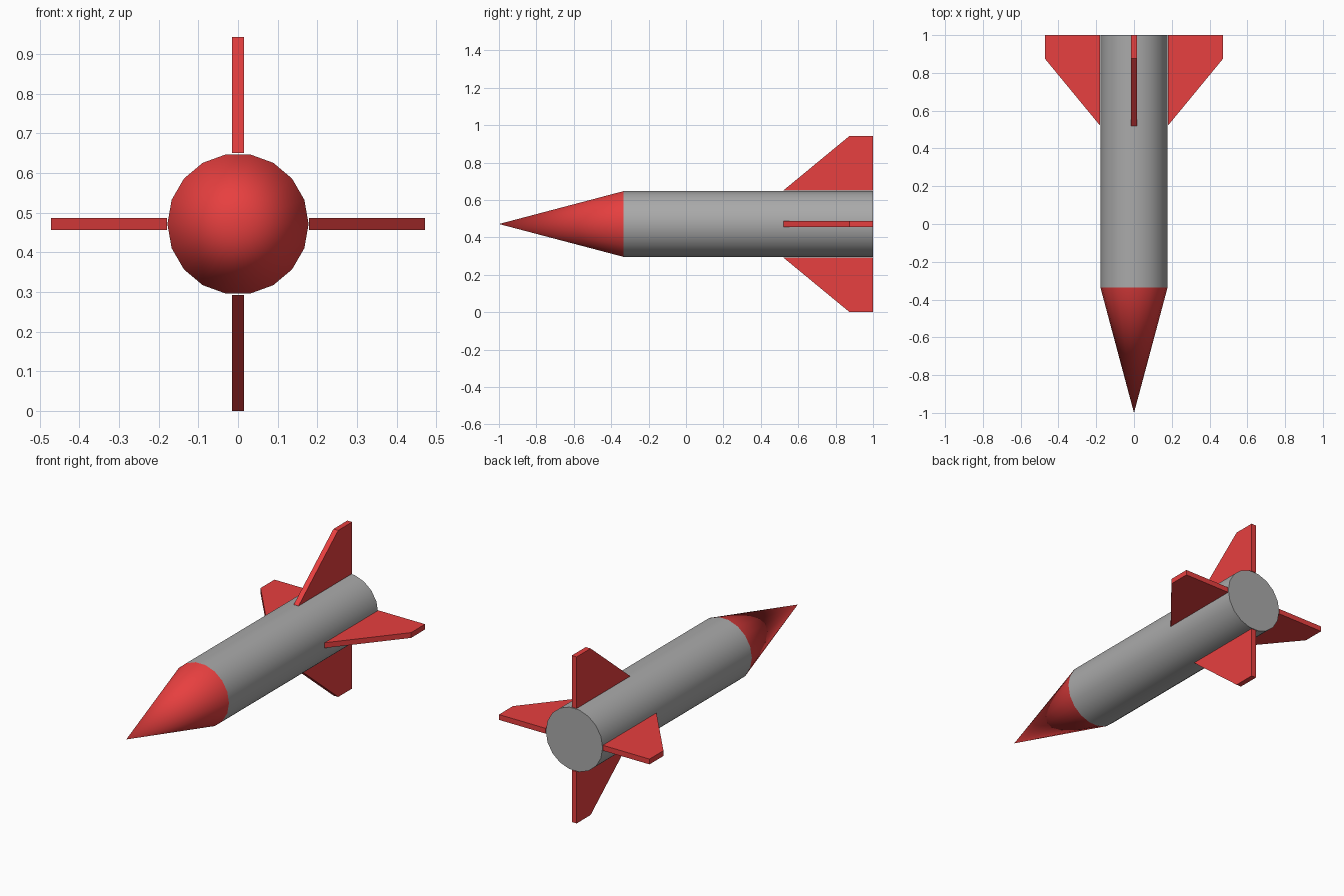
import bpy, bmesh
from math import cos, sin, pi, radians
from mathutils import Matrix

if "Cube" in bpy.data.objects:
    bpy.data.objects.remove(bpy.data.objects["Cube"])

AXIS_Z = 0.4715     # height of the long axis
RADIUS = 0.178
SIDES = 18
TAIL, SHOULDER, TIP = 1.0, -0.335, -1.0

def material(name, rgb):
    m = bpy.data.materials.new(name)
    m.diffuse_color = (*rgb, 1)
    m.use_nodes = True
    m.node_tree.nodes["Principled BSDF"].inputs["Base Color"].default_value = m.diffuse_color
    return m

def finish(bm, name, mat, smooth):
    bmesh.ops.recalc_face_normals(bm, faces=bm.faces)
    me = bpy.data.meshes.new(name)
    bm.to_mesh(me)
    bm.free()
    ob = bpy.data.objects.new(name, me)
    ob.location.z = AXIS_Z
    bpy.context.collection.objects.link(ob)
    me.materials.append(mat)
    if smooth:
        bpy.ops.object.select_all(action='DESELECT')
        ob.select_set(True)
        bpy.context.view_layer.objects.active = ob
        bpy.ops.object.shade_smooth_by_angle(angle=radians(35))
    return ob

def ring(bm, y):
    return [bm.verts.new((RADIUS * cos(2 * pi * i / SIDES), y,
                          RADIUS * sin(2 * pi * i / SIDES))) for i in range(SIDES)]

red = material("red", (0.8, 0.05, 0.05))
grey = material("grey", (0.4, 0.4, 0.4))

# body tube, closed at the tail
bm = bmesh.new()
front, back = ring(bm, SHOULDER), ring(bm, TAIL)
for i in range(SIDES):
    j = (i + 1) % SIDES
    bm.faces.new((front[i], front[j], back[j], back[i]))
bm.faces.new(back)
finish(bm, "body_tube", grey, True)

# nose cone, open where it meets the tube
bm = bmesh.new()
base, tip = ring(bm, SHOULDER), bm.verts.new((0, TIP, 0))
for i in range(SIDES):
    bm.faces.new((base[i], base[(i + 1) % SIDES], tip))
finish(bm, "nose_cone", red, True)

# four tail fins: (distance from axis, y) outline, thickened and turned about the axis
OUTLINE = [(0.179, 0.52), (0.4715, 0.875), (0.4715, 1.0), (0.179, 1.0)]
THICK = 0.03
for k, side in enumerate(("right", "top", "left", "bottom")):
    bm = bmesh.new()
    face = bm.faces.new([bm.verts.new((r, y, -THICK / 2)) for r, y in OUTLINE])
    ext = bmesh.ops.extrude_face_region(bm, geom=[face], use_keep_orig=True)
    top = [g for g in ext["geom"] if isinstance(g, bmesh.types.BMVert)]
    bmesh.ops.translate(bm, verts=top, vec=(0, 0, THICK))
    bm.transform(Matrix.Rotation(-k * pi / 2, 4, 'Y'))
    finish(bm, "fin_" + side, red, False)
